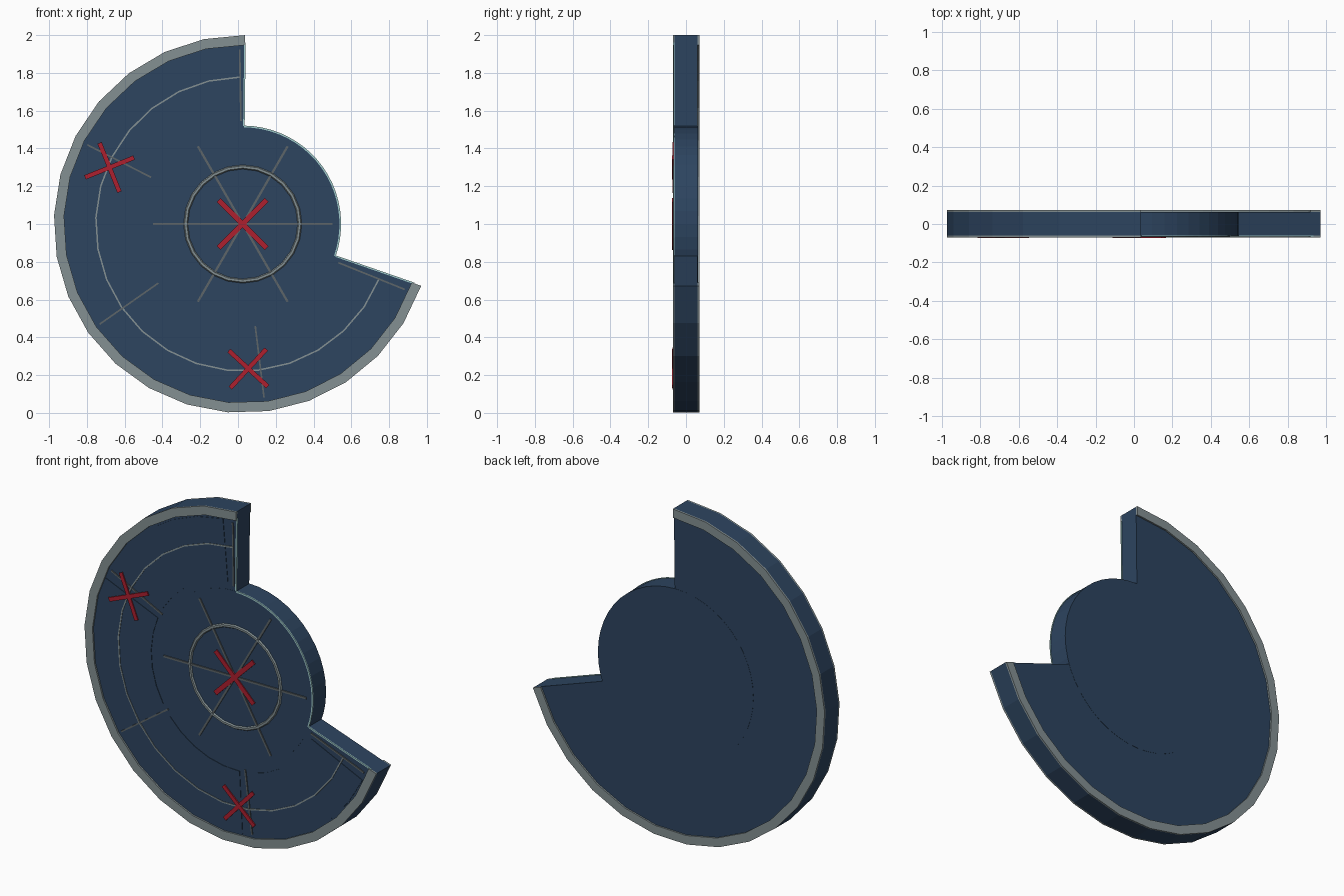
import bpy, bmesh
from math import sin, cos, radians, pi

if "Cube" in bpy.data.objects:
    bpy.data.objects.remove(bpy.data.objects["Cube"])

CX, CZ = 0.025, 1.0            # hub of the disc
A0, A1 = 89.3, 340.9           # sweep of the outer ring
FRONT, BACK = -0.06, 0.062


def material(name, r, g, b):
    m = bpy.data.materials.new(name)
    m.diffuse_color = (r, g, b, 1)
    m.use_nodes = True
    m.node_tree.nodes["Principled BSDF"].inputs["Base Color"].default_value = m.diffuse_color
    return m


BLUE = material("navy", 0.026, 0.058, 0.115)
GREY = material("grey", 0.23, 0.28, 0.29)
DARK = material("dark_grey", 0.11, 0.13, 0.14)
RED = material("red", 0.42, 0.014, 0.028)
TEAL = material("pale_teal", 0.35, 0.6, 0.6)


def polar(r, deg):
    return CX + r * cos(radians(deg)), CZ + r * sin(radians(deg))


def finish(name, bm, mat):
    bmesh.ops.recalc_face_normals(bm, faces=bm.faces)
    me = bpy.data.meshes.new(name)
    bm.to_mesh(me)
    bm.free()
    me.materials.append(mat)
    ob = bpy.data.objects.new(name, me)
    bpy.context.collection.objects.link(ob)
    return ob


def sector(name, r0, r1, a0, a1, n, y0, y1, mat):
    """Extruded ring segment facing -y."""
    bm = bmesh.new()
    rows = []
    for i in range(n + 1):
        a = a0 + (a1 - a0) * i / n
        rows.append([bm.verts.new((polar(r, a)[0], y, polar(r, a)[1]))
                     for r, y in ((r0, y0), (r1, y0), (r1, y1), (r0, y1))])
    for p, q in zip(rows, rows[1:]):
        for k in range(4):
            bm.faces.new((p[k], p[(k + 1) % 4], q[(k + 1) % 4], q[k]))
    bm.faces.new(rows[0])
    bm.faces.new(rows[-1])
    return finish(name, bm, mat)


def bar(name, centre, deg, length, width, y0, y1, mat):
    """Flat bar in the front plane, turned by deg."""
    bm = bmesh.new()
    bmesh.ops.create_cube(bm, size=1)
    ob = finish(name, bm, mat)
    ob.scale = (length, y1 - y0, width)
    ob.location = (centre[0], (y0 + y1) / 2, centre[1])
    ob.rotation_euler = (0, -radians(deg), 0)
    return ob


def cross(name, centre, deg, length, width):
    for i, turn in enumerate((45, -45)):
        bar(f"{name}_{i}", centre, deg + turn, length, width, -0.066, -0.073 + 0.001 * i, RED)


# Outer ring body and its front and back rims
sector("ring_body", 0.50, 1.0, A0, A1, 20, FRONT, BACK, BLUE)
sector("front_rim", 0.947, 1.0, A0, A1, 20, -0.07, FRONT, GREY)
sector("back_rim", 0.947, 1.0, A0, A1, 20, BACK, 0.072, GREY)

# Central disc
bm = bmesh.new()
N = 48
loops = [[bm.verts.new((polar(0.518, 360 * i / N)[0], y, polar(0.518, 360 * i / N)[1]))
          for i in range(N)] for y in (FRONT - 0.001, BACK + 0.001)]
for loop in loops:
    bm.faces.new(loop)
for i in range(N):
    j = (i + 1) % N
    bm.faces.new((loops[0][i], loops[0][j], loops[1][j], loops[1][i]))
finish("centre_disc", bm, BLUE)

# Four raised panels with dividers between them
for i in range(4):
    a = 91 + 62 * i
    sector(f"panel_{i}", 0.56, 0.935, a + 4, a + 58, 5, -0.063, FRONT, BLUE)
for i in range(5):
    a = 91 + 62 * i - (1 if i == 4 else 0)
    bar(f"divider_{i}", polar(0.735, a), a, 0.38, 0.009, -0.066, FRONT, DARK)
sector("guide_arc", 0.774, 0.782, 91, 338, 20, -0.066, FRONT, GREY)

# Centre ring: low-poly tube
bm = bmesh.new()
M, T = 24, 6
grid = []
for i in range(M):
    row = []
    for k in range(T):
        t = 2 * pi * k / T
        x, z = polar(0.302 + 0.012 * cos(t), 360 * i / M)
        row.append(bm.verts.new((x, -0.06 + 0.01 * sin(t), z)))
    grid.append(row)
for i in range(M):
    p, q = grid[i], grid[(i + 1) % M]
    for k in range(T):
        bm.faces.new((p[k], p[(k + 1) % T], q[(k + 1) % T], q[k]))
finish("centre_ring", bm, GREY)

# Spokes through the hub
for a in (0, 60, 120):
    bar(f"spoke_{a}", (CX, CZ), a, 0.95, 0.012, -0.067, FRONT, DARK)

# Red marks
cross("centre_mark", (CX, CZ), 0, 0.36, 0.028)
cross("left_mark", polar(0.766, 157), 157, 0.28, 0.024)
cross("lower_mark", polar(0.766, 272.2), 272.2, 0.28, 0.024)

# Pale edging around the open notch
sector("notch_arc_edge", 0.512, 0.521, A1 - 360, A0, 20, -0.066, FRONT, TEAL)
for name, a in (("upper", A0), ("lower", A1)):
    bar(f"notch_{name}_edge", polar(0.74, a), a, 0.44, 0.008, -0.066, FRONT, TEAL)
